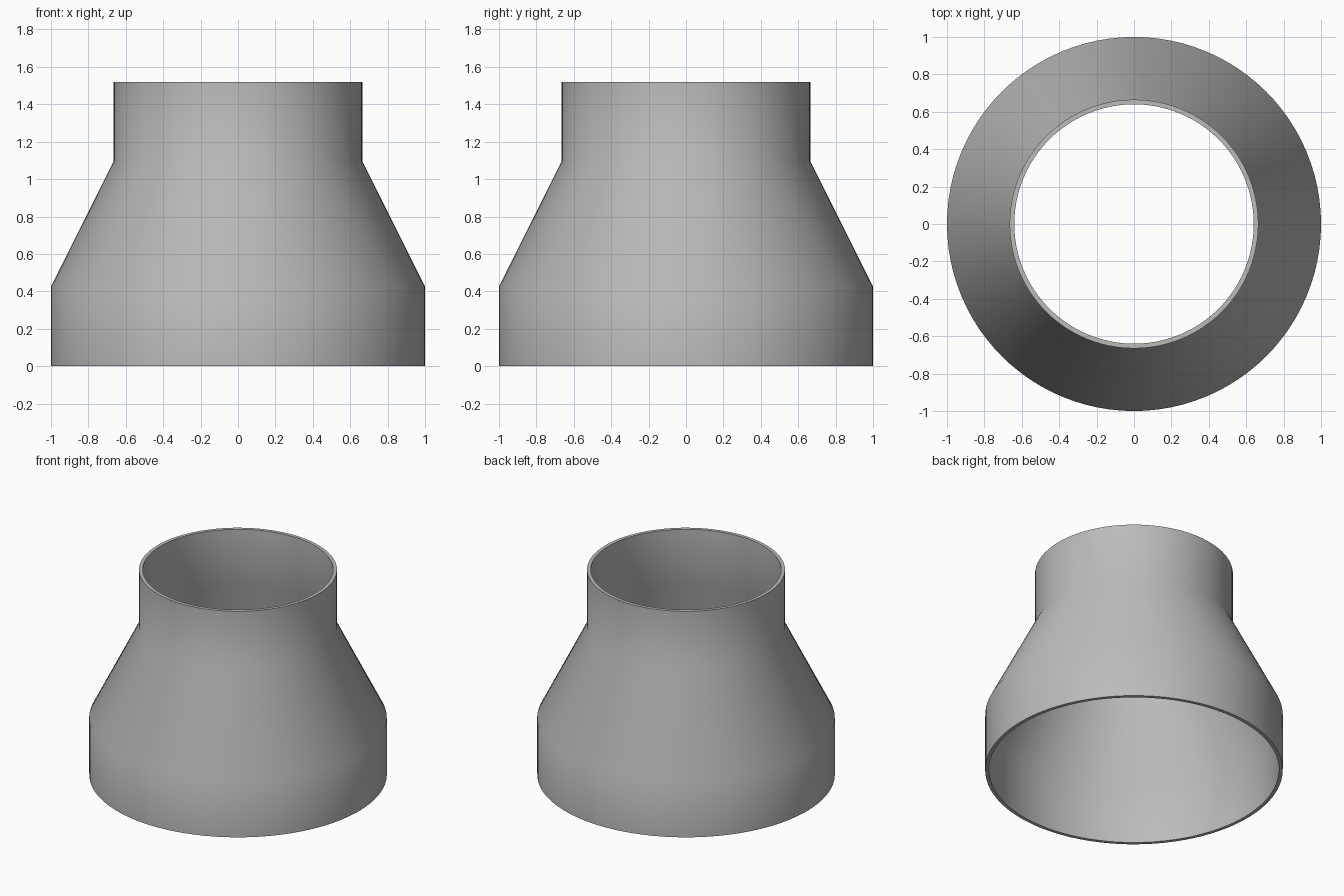
import bpy, bmesh, math
from mathutils import Matrix, Vector

cube = bpy.data.objects.get("Cube")
if cube:
    bpy.data.objects.remove(cube, do_unlink=True)

SEGMENTS = 96
WALL = 0.025

# Pipe reducer wall: outside going up, then inside going down
outer = [(1.0, 0.0), (1.0, 0.425), (0.665, 1.095), (0.665, 1.52)]
drop = WALL * math.tan(math.atan2(0.335, 0.67) / 2)
shifts = (0, -drop, -drop, 0)
inner = [(r - WALL, z + s) for (r, z), s in zip(outer, shifts)]
profile = outer + inner[::-1]

# Spin the closed profile around the vertical axis
bm = bmesh.new()
rings = []
for r, z in profile:
    rings.append([bm.verts.new(Matrix.Rotation(math.tau * i / SEGMENTS, 3, "Z") @ Vector((r, 0, z)))
                  for i in range(SEGMENTS)])
for a, b in zip(rings, rings[1:] + rings[:1]):
    for i in range(SEGMENTS):
        j = (i + 1) % SEGMENTS
        bm.faces.new((a[i], a[j], b[j], b[i]))
bmesh.ops.recalc_face_normals(bm, faces=bm.faces)
mesh = bpy.data.meshes.new("pipe_reducer")
bm.to_mesh(mesh)
bm.free()

# Plain grey metal
grey = bpy.data.materials.new("grey_metal")
grey.use_nodes = True
colour = (0.5, 0.5, 0.5, 1.0)
grey.diffuse_color = colour
grey.node_tree.nodes["Principled BSDF"].inputs["Base Color"].default_value = colour
mesh.materials.append(grey)

reducer = bpy.data.objects.new("pipe_reducer", mesh)
bpy.context.collection.objects.link(reducer)

# Smooth bends, sharp rims
bpy.ops.object.select_all(action="DESELECT")
reducer.select_set(True)
bpy.context.view_layer.objects.active = reducer
bpy.ops.object.shade_smooth_by_angle(angle=math.radians(30))
